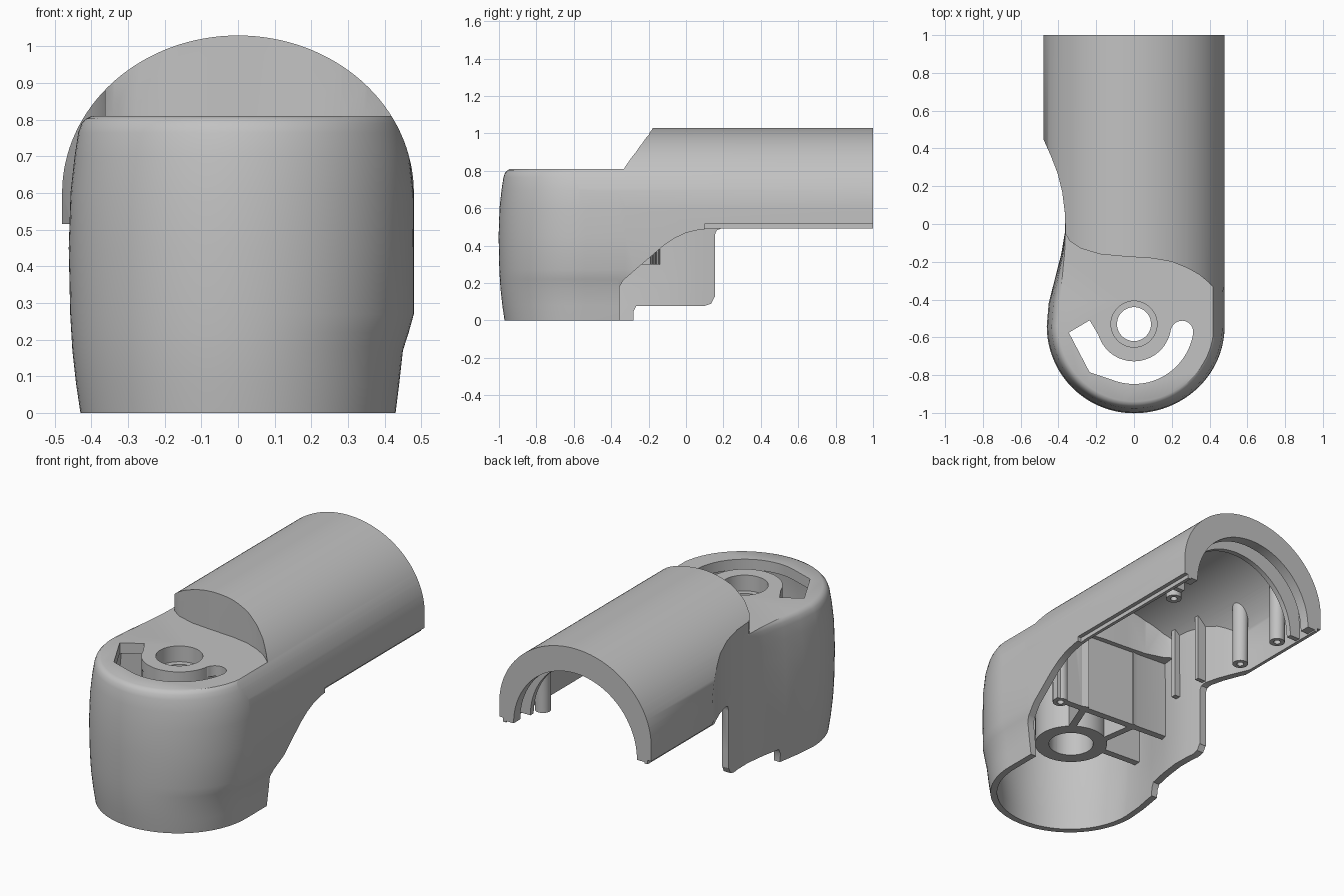
import bpy, bmesh, math

if "Cube" in bpy.data.objects:
    bpy.data.objects.remove(bpy.data.objects["Cube"])

HEAD_Y = -0.54


def make_object(name, bm):
    bmesh.ops.recalc_face_normals(bm, faces=bm.faces)
    mesh = bpy.data.meshes.new(name)
    bm.to_mesh(mesh)
    bm.free()
    ob = bpy.data.objects.new(name, mesh)
    bpy.context.collection.objects.link(ob)
    return ob


def loft(name, rings):
    """Skin a stack of equal-length rings and cap both ends."""
    bm = bmesh.new()
    loops = [[bm.verts.new(p) for p in ring] for ring in rings]
    n = len(loops[0])
    for a, b in zip(loops, loops[1:]):
        for i in range(n):
            j = (i + 1) % n
            bm.faces.new((a[i], a[j], b[j], b[i]))
    bm.faces.new(loops[0])
    bm.faces.new(loops[-1])
    return make_object(name, bm)


def prism(name, points, axis, lo, hi):
    """Extrude a 2D outline along the x, y or z axis."""
    place = {"x": lambda p, h: (h, p[0], p[1]),
             "y": lambda p, h: (p[0], h, p[1]),
             "z": lambda p, h: (p[0], p[1], h)}[axis]
    return loft(name, [[place(p, h) for p in points] for h in (lo, hi)])


def box(name, x0, x1, y0, y1, z0, z1):
    return prism(name, [(x0, y0), (x1, y0), (x1, y1), (x0, y1)], "z", z0, z1)


def arc(cx, cy, rx, ry, a0, a1, n):
    steps = [math.radians(a0 + (a1 - a0) * i / n) for i in range(n + 1)]
    return [(cx + rx * math.cos(t), cy + ry * math.sin(t)) for t in steps]


def cylinder(name, x, y, r, z0, z1, n=32):
    return prism(name, arc(x, y, r, r, 0, 360, n)[:-1], "z", z0, z1)


def boolean(target, tool, operation="DIFFERENCE"):
    mod = target.modifiers.new("cut", "BOOLEAN")
    mod.object, mod.operation, mod.solver = tool, operation, "EXACT"
    graph = bpy.context.evaluated_depsgraph_get()
    mesh = bpy.data.meshes.new_from_object(target.evaluated_get(graph))
    target.modifiers.clear()
    target.data = mesh
    bpy.data.objects.remove(tool)


def plan_ring(z, r, side, front, inset, y_end):
    """Horizontal outline: round head, straight left side, hollowed right side."""
    r, side, front = r - inset, side - inset, front - inset
    pts = [(side, y_end), (side, -0.325), (front, -0.365)]
    pts += arc(0, HEAD_Y, front, r, 0, -90, 24)
    pts += arc(0, HEAD_Y, r, r, -90, -180, 24)[1:]
    waist = [(-.45, -.42), (-.42, -.30), (-.385, -.16), (-.365, -.04), (-.366, .06),
             (-.38, .17), (-.405, .27), (-.44, .36), (-.48, .45), (-.48, 1)]
    for x, y in waist:
        w = min(1, max(0, (-0.02 - y) / 0.4))
        scale = 1 + w * ((r + inset) / 0.46 - 1)
        pts.append((x * scale + inset, y_end if y == 1 else y))
    return [(x, y, z) for x, y in pts]


def tube_section(inset):
    return arc(0, 0.6, 0.48 - inset, 0.43 - inset, 0, 180, 64)


def body_solid(name, inset, roof, z0, y_end):
    """Full body: lofted plan, trimmed to the tube section and the step."""
    levels = [(z0, .43, .43, .43), (.08, .442, .44, .44), (.17, .452, .45, .45),
              (.22, .455, .466, .466), (.27, .458, .48, .48), (.45, .462, .48, .48),
              (.60, .457, .48, .479), (.70, .446, .48, .468), (.765, .436, .48, .449),
              (.79, .427, .48, .438), (.803, .415, .48, .43), (.812, .395, .48, .42),
              (1.2, .395, .48, .42)]
    body = loft(name, [plan_ring(*level, inset, y_end) for level in levels])
    w = 0.4815 - inset
    section = [(w, -0.3), (w, 0.59)] + tube_section(inset) + [(-w, 0.59), (-w, -0.3)]
    boolean(body, prism("section", section, "y", -1.5, 1.5), "INTERSECT")
    curve = [(-.7, -.02), (-.37, -.04), (-.34, -.09), (-.28, -.13), (-.18, -.16), (-.05, -.172),
             (.1, -.182), (.2, -.2), (.28, -.232), (.345, -.268), (.39, -.305), (.42, -.333),
             (.7, -.335)]
    curve = [(x, y + inset) for x, y in curve] + [(.7, -1.3), (-.7, -1.3)]
    boolean(body, prism("step", curve, "z", 0.81 - roof, 1.4))
    return body


def arch(name, y0, y1, radius):
    profile = [(.5, .5), (.5, .6)] + tube_section(-.02)[1:-1] + [(-.5, .6), (-.5, .5)]
    profile += arc(0, .5, radius, radius, 180, 0, 48)
    return prism(name, profile, "y", y0, y1)


def strut(name, p, q, z0, z1, t=0.02):
    dx, dy = q[0] - p[0], q[1] - p[1]
    k = t / math.hypot(dx, dy)
    nx, ny = -dy * k, dx * k
    pts = [(p[0] + nx, p[1] + ny), (q[0] + nx, q[1] + ny),
           (q[0] - nx, q[1] - ny), (p[0] - nx, p[1] - ny)]
    return prism(name, pts, "z", z0, z1)


shell = body_solid("joint_shell", 0, 0, 0, 1)
cavity = body_solid("cavity", 0.042, 0.06, -0.1, 1.1)

# Lower edge, cut while the body is solid: diagonal sweep left, hanging flap right
left_edge = [(-.355, -.2), (-.355, .18), (-.335, .215), (-.12, .40), (-.06, .44),
             (.0, .468), (.07, .485), (.15, .492), (1.2, .492), (1.2, -.2)]
flap_edge = [(-.28, -.2), (-.28, .05), (-.265, .078), (.10, .078), (.135, .09),
             (.152, .125), (.2, .125), (.2, -.2)]
rear_edge = [(.153, -.2), (.155, .46), (.165, .482), (.19, .492), (1.2, .492), (1.2, -.2)]
for tool in (prism("left_cut", left_edge, "x", .382, .7),
             prism("rear_cut", rear_edge, "x", -.7, -.26),
             prism("flap_cut", flap_edge, "x", -.7, -.26),
             box("left_lip_cut", .457, .7, .1, 1.2, .3, .515),
             box("right_lip_cut", -.7, -.457, .2, 1.2, .3, .515)):
    boolean(shell, tool)

# Interior material kept out of the cavity: flange, arch, boss, ribs, posts
posts = [(.365, .77, .497), (-.365, .77, .497), (-.365, .46, .497), (.335, -.22, .3)]
kept = [
    arch("end_flange", .94, 1.2, .39),
    arch("end_arch", .84, .87, .375),
    cylinder("pivot_boss", 0, HEAD_Y + .01, .195, .3, 1.3, 48),
    strut("cross_rib", (-.6, -.14), (.38, -.21), .3, 1.3),
    strut("left_rib", (.1, -.42), (.2, -.17), .3, 1.3),
    strut("right_rib", (-.1, -.42), (-.14, -.15), .3, 1.3),
    strut("side_rib", (-.15, -.48), (-.6, -.45), .3, 1.3),
    box("front_wall_rib", -.6, -.29, -.03, 0, .48, .95),
    box("rear_wall_rib", -.6, -.29, .168, .193, .5, .95),
]
kept += [cylinder("post", x, y, .042, z, 1.3, 20) for x, y, z in posts]
for tool in kept:
    boolean(cavity, tool)
boolean(shell, cavity)

# Pivot hole, screw holes and the curved slot around the pivot
cy = HEAD_Y + .01
cuts = [
    cylinder("pivot_hole", 0, cy, .09, .1, 1.2, 48),
    cylinder("pivot_counterbore", 0, cy, .122, .72, 1.2, 48),
    cylinder("pivot_socket", 0, cy, .12, .1, .6, 48),
]
cuts += [cylinder("screw_hole", x, y, .019, z - .1, z + .12, 16) for x, y, z in posts]
slot = [(-.345, -.575), (-.235, -.51)]
slot += arc(0, cy, .197, .197, 197, 352, 28)
slot += arc(.254, -.572, .06, .06, 165, 10, 12)
slot += arc(0, cy, .317, .317, -10, -112, 28)
slot += [(-.235, -.785)]
cuts.append(prism("slot", slot, "z", .5, 1.2))
for tool in cuts:
    boolean(shell, tool)

# Finish
mat = bpy.data.materials.new("plain_grey")
mat.use_nodes = True
grey = (.54, .54, .54, 1)
mat.diffuse_color = grey
mat.node_tree.nodes["Principled BSDF"].inputs["Base Color"].default_value = grey
shell.data.materials.clear()
shell.data.materials.append(mat)
for face in shell.data.polygons:
    face.material_index = 0
bpy.ops.object.select_all(action="DESELECT")
shell.select_set(True)
bpy.context.view_layer.objects.active = shell
bpy.ops.object.shade_smooth_by_angle(angle=math.radians(30))
